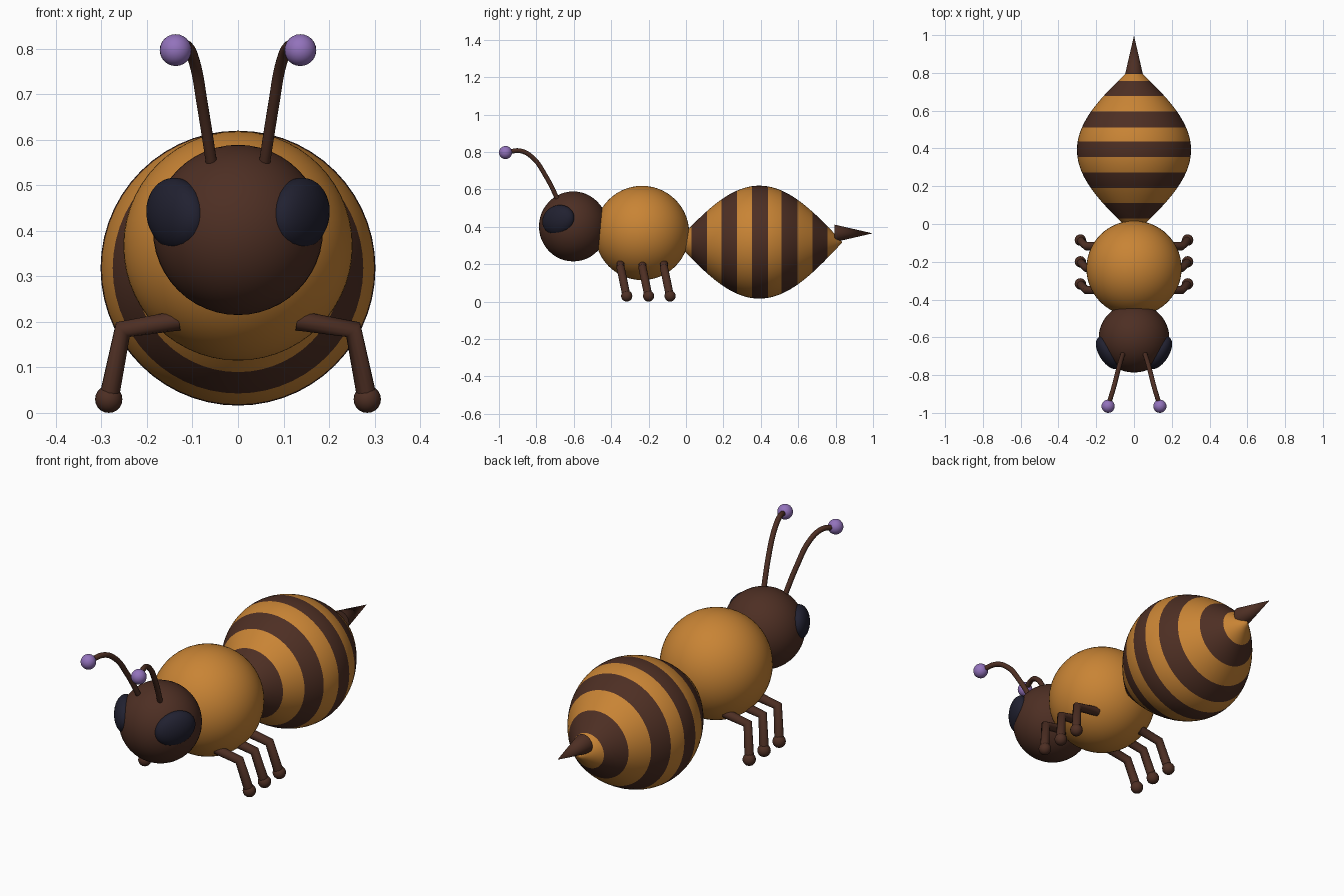
import bpy
import math

if "Cube" in bpy.data.objects:
    bpy.data.objects.remove(bpy.data.objects["Cube"])


def material(name, rgb):
    m = bpy.data.materials.new(name)
    m.diffuse_color = (*rgb, 1)
    m.use_nodes = True
    m.node_tree.nodes["Principled BSDF"].inputs["Base Color"].default_value = m.diffuse_color
    return m


ORANGE = material("orange", (0.58, 0.23, 0.035))
BROWN = material("dark_brown", (0.075, 0.028, 0.017))
EYE = material("eye_navy", (0.015, 0.015, 0.03))
PURPLE = material("purple", (0.29, 0.17, 0.5))


def ball(name, loc, radii, mat, rot=(0, 0, 0), seg=40):
    bpy.ops.mesh.primitive_uv_sphere_add(segments=seg, ring_count=seg // 2,
                                         location=loc, rotation=rot)
    o = bpy.context.object
    o.name = name
    o.scale = radii
    o.data.materials.append(mat)
    bpy.ops.object.shade_smooth()
    return o


def tube(name, pts, radius, mat, curved):
    c = bpy.data.curves.new(name, 'CURVE')
    c.dimensions = '3D'
    c.bevel_depth = radius
    c.bevel_resolution = 4
    c.use_fill_caps = True
    c.resolution_u = 10
    if curved:
        s = c.splines.new('BEZIER')
        s.bezier_points.add(len(pts) - 1)
        for bp, p in zip(s.bezier_points, pts):
            bp.co = p
            bp.handle_left_type = bp.handle_right_type = 'AUTO'
    else:
        s = c.splines.new('POLY')
        s.points.add(len(pts) - 1)
        for sp, p in zip(s.points, pts):
            sp.co = (*p, 1)
    c.materials.append(mat)
    o = bpy.data.objects.new(name, c)
    bpy.context.collection.objects.link(o)
    return o


# Body spheres
ball("thorax", (0, -0.235, 0.367), (0.252,) * 3, ORANGE, seg=56)
ball("head", (0, -0.603, 0.402), (0.187, 0.183, 0.187), BROWN, seg=48)

# Striped spindle abdomen: rings placed on the stripe edges
edges = [-0.05, 0.03, 0.112, 0.19, 0.272, 0.354, 0.438, 0.511, 0.595, 0.677, 0.757, 0.834]
N, SUB, MID, HALF, R, Z = 56, 4, 0.392, 0.445, 0.302, 0.318
ys = [a + (b - a) * k / SUB for a, b in zip(edges, edges[1:]) for k in range(SUB)] + [edges[-1]]
verts, faces, bands = [], [], []
for y in ys:
    r = R * math.cos((y - MID) / HALF * math.pi / 2)
    verts += [(r * math.cos(2 * math.pi * i / N), y, Z + r * math.sin(2 * math.pi * i / N))
              for i in range(N)]
for j in range(len(ys) - 1):
    for i in range(N):
        k = (i + 1) % N
        faces.append((j * N + i, (j + 1) * N + i, (j + 1) * N + k, j * N + k))
        bands.append((j // SUB) % 2)
last = (len(ys) - 1) * N
faces += [tuple(range(N)), tuple(range(last + N - 1, last - 1, -1))]
bands += [0, 0]
me = bpy.data.meshes.new("abdomen")
me.from_pydata(verts, [], faces)
me.materials.append(ORANGE)
me.materials.append(BROWN)
for p, b in zip(me.polygons, bands):
    p.material_index = b
    p.use_smooth = True
me.update()
bpy.context.collection.objects.link(bpy.data.objects.new("abdomen", me))

# Stinger
bpy.ops.mesh.primitive_cone_add(vertices=32, radius1=0.047, radius2=0, depth=0.205,
                                location=(0, 0.8955, 0.365), rotation=(-math.pi / 2, 0, 0))
stinger = bpy.context.object
stinger.name = "stinger"
stinger.data.materials.append(BROWN)
bpy.ops.object.shade_smooth_by_angle(angle=math.radians(40))

# Mirrored parts
for side, s in (("right", 1), ("left", -1)):
    ball(f"{side}_eye", (s * 0.135, -0.682, 0.436), (0.05, 0.098, 0.079), EYE,
         rot=(math.radians(15), 0, -s * math.radians(32)))

    # Antenna stalk and knob
    stalk = [(0.056, -0.68, 0.535), (0.078, -0.752, 0.675), (0.095, -0.818, 0.768),
             (0.113, -0.885, 0.806), (0.137, -0.96, 0.797)]
    tube(f"{side}_antenna", [(s * x, y, z) for x, y, z in stalk], 0.0125, BROWN, True)
    ball(f"{side}_antenna_knob", (s * 0.137, -0.965, 0.797), (0.035,) * 3, PURPLE, seg=24)

    # Three bent legs with round feet
    for part, y in (("front", -0.35), ("middle", -0.233), ("rear", -0.118)):
        leg = [(0.13, y, 0.203), (0.253, y, 0.183), (0.284, y + 0.032, 0.03)]
        tube(f"{side}_{part}_leg", [(s * a, b, c) for a, b, c in leg], 0.022, BROWN, False)
        ball(f"{side}_{part}_foot", (s * 0.284, y + 0.033, 0.03), (0.03,) * 3, BROWN, seg=20)
